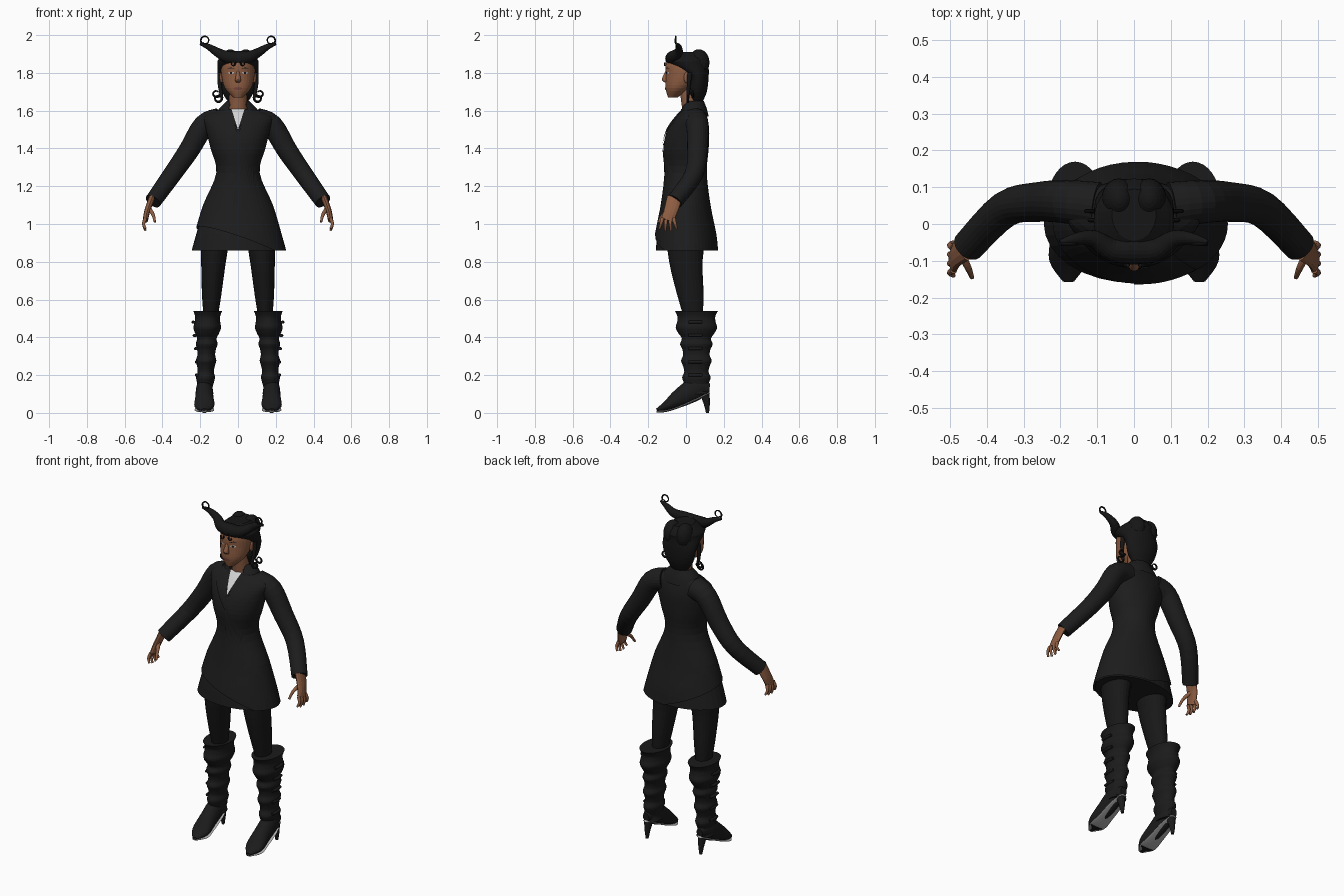
import bpy, bmesh, math
from mathutils import Vector
from mathutils.bvhtree import BVHTree

cube = bpy.data.objects.get("Cube")
if cube:
    bpy.data.objects.remove(cube)


def material(name, *rgb):
    mat = bpy.data.materials.new(name)
    mat.use_nodes = True
    mat.diffuse_color = (*rgb, 1)
    mat.node_tree.nodes["Principled BSDF"].inputs["Base Color"].default_value = (*rgb, 1)
    return mat


def grey(name, value):
    return material(name, value, value, value)


coat_black = grey("coat black", .012)
legging_black = grey("legging black", .009)
boot_black = grey("boot black", .011)
hair_black = grey("hair black", .008)
shirt_white = grey("shirt white", .65)
sole_silver = grey("sole silver", .42)
skin = material("brown skin", .27, .11, .055)
lip_brown = material("lip brown", .2, .065, .045)

X, Y = Vector((1, 0, 0)), Vector((0, 1, 0))
surfaces, parts = {}, []


def finish(name, bm, mat, mirror=False):
    bmesh.ops.recalc_face_normals(bm, faces=bm.faces)
    surfaces[name] = BVHTree.FromBMesh(bm)
    mesh = bpy.data.meshes.new(name)
    bm.to_mesh(mesh)
    bm.free()
    mesh.materials.append(mat)
    obj = bpy.data.objects.new(name, mesh)
    bpy.context.collection.objects.link(obj)
    if mirror:
        obj.modifiers.new("Mirror", 'MIRROR').use_mirror_merge = False
    parts.append(obj)


def spline(rows, steps=4):
    """Catmull-Rom curve through rows of numbers."""
    out = []
    for i in range(len(rows) - 1):
        a, b, c, d = (rows[max(0, min(j, len(rows) - 1))] for j in range(i - 1, i + 3))
        for t in (s / steps for s in range(steps)):
            out.append([(2 * q + (r - p) * t + (2 * p - 5 * q + 4 * r - w) * t * t
                         + (3 * q - p - 3 * r + w) * t ** 3) / 2
                        for p, q, r, w in zip(a, b, c, d)])
    return out + [list(rows[-1])]


def loft(name, rows, mat, mirror=False, ref=None, sides=32, keep=None, cut=None, cap=True):
    """Rings of (x, y, z, radius, radius): level, or square to the path when ref is given."""
    bm, rings = bmesh.new(), []
    rows = spline(rows)
    turns = [math.tau * k / sides for k in range(sides)]
    for i, (x, y, z, a, b) in enumerate(rows):
        u, v = X, Y
        if ref:
            ahead, behind = rows[min(i + 1, len(rows) - 1)], rows[max(i - 1, 0)]
            along = Vector(ahead[:3]) - Vector(behind[:3])
            u = along.cross(ref).normalized()
            v = u.cross(along).normalized()
        centre = Vector((x, y, z))
        rings.append([bm.verts.new(centre + u * a * math.cos(w) + v * b * math.sin(w))
                      for w in turns])
    for low, high in zip(rings, rings[1:]):
        for k in range(sides):
            n = (k + 1) % sides
            bm.faces.new((low[k], low[n], high[n], high[k]))
    if cap:
        bm.faces.new(rings[0])
        bm.faces.new(rings[-1])
    if keep:
        drop = [f for f in bm.faces if not keep(f.calc_center_median())]
        bmesh.ops.delete(bm, geom=drop, context='FACES')
    if cut:
        bmesh.ops.bisect_plane(bm, geom=bm.verts[:] + bm.edges[:] + bm.faces[:],
                               plane_co=cut[0], plane_no=cut[1], clear_inner=True)
    finish(name, bm, mat, mirror)


def column(name, rows, mat, **options):
    """Central loft from rows of (y, z, width, depth)."""
    loft(name, [(0, *row) for row in rows], mat, **options)


def tube(name, points, start, end, mat, flat=1, ref=Y, sides=12):
    """Mirrored tube whose radius tapers evenly along the points."""
    last = len(points) - 1
    radii = [start + (end - start) * i / last for i in range(last + 1)]
    loft(name, [(*p, r, r * flat) for p, r in zip(points, radii)], mat, True, ref, sides)


def curl(name, centre, radius, thick, start, sweep):
    """Mirrored lock winding inwards around a centre; angles in turns."""
    points, count = [], 9
    for t in (i / count for i in range(count + 1)):
        angle, r = math.tau * (start + sweep * t), radius * (1 - t / 3)
        points.append(Vector(centre) + Vector((r * math.cos(angle), 0, r * math.sin(angle))))
    tube(name, points, thick, thick / 2, hair_black, sides=8)


def plate(name, outline, base, mat, lift=.004, mirror=False):
    """Thin panel drawn in x, z and laid on the front of a part."""
    bm = bmesh.new()
    bm.faces.new([bm.verts.new((x, -1, z)) for x, z in outline])
    bmesh.ops.triangulate(bm, faces=bm.faces[:])
    bmesh.ops.subdivide_edges(bm, edges=bm.edges[:], cuts=7, use_grid_fill=True)
    for v in bm.verts:
        hit = surfaces[base].ray_cast(v.co, Y)[0] or surfaces[base].find_nearest(v.co)[0]
        v.co.y = hit.y - lift
    finish(name, bm, mat, mirror)


def oval(x, z, width, height, count=12):
    turns = [math.tau * i / count for i in range(count)]
    return [(x + width * math.cos(w), z + height * math.sin(w)) for w in turns]


def ball(name, centre, size, mat):
    bm = bmesh.new()
    bmesh.ops.create_uvsphere(bm, u_segments=20, v_segments=14, radius=1)
    bmesh.ops.scale(bm, vec=size, verts=bm.verts)
    bmesh.ops.translate(bm, vec=centre, verts=bm.verts)
    finish(name, bm, mat, True)


# Coat with a slanted wrap hem over a lower skirt; the shoulders lean back
outline = [(1.61, .09, .055), (1.57, .18, .08), (1.5, .17, .11), (1.4, .145, .12), (1.27, .115, .11),
           (1.1, .185, .13), (.95, .23, .16), (.86, .255, .17)]
body = [(max(0, z - 1.45) / 4, z, width, depth) for z, width, depth in outline]
inner = [(y, z, width - .01, depth - .01) for y, z, width, depth in body[-3:]]
column("coat", body, coat_black, sides=48, cap=False, cut=((0, -.1, .925), (.35, .2, 1)))
column("under_skirt", inner, coat_black)
column("collar", [(.04, 1.57, .12, .08), (.04, 1.61, .1, .07), (.045, 1.65, .06, .05)], coat_black,
       sides=48, cap=False, keep=lambda c: c.y > .02 or abs(c.x) > .045)
tube("sleeves", [(.1, .05, 1.55), (.18, .06, 1.52), (.26, .06, 1.39), (.35, .04, 1.26),
                 (.45, -.06, 1.12)], .064, .044, coat_black, sides=24)
plate("shirt_front", [(-.04, 1.61), (.04, 1.61), (0, 1.49)], "coat", shirt_white, .003)
plate("lapels", [(.035, 1.61), (.08, 1.61), (.1, 1.54), (0, 1.42), (0, 1.5)],
      "coat", coat_black, .007, True)
plate("wrap_panel", [(0, 1.45), (.09, 1.27), (.17, .9), (0, .95)], "coat", coat_black)

# Hands
tube("palms", [(.455, -.06, 1.14), (.48, -.08, 1.07), (.49, -.1, 1.02)], .017, .014, skin, 2.4)
for i in range(4):
    root = -.125 + i / 50
    bend = (i - 1.5) / 100
    tip = .96 + abs(bend)
    tube(f"fingers_{i + 1}", [(.49, root, 1.03), (.5, root + bend / 2, 1), (.49, root + bend, tip)],
         .01, .006, skin)
tube("thumbs", [(.47, -.08, 1.08), (.45, -.12, 1.05), (.44, -.145, 1.01)], .012, .006, skin)

# Legs
tube("leggings", [(.12, 0, .95), (.13, 0, .8), (.14, .025, .62), (.145, .04, .5)],
     .08, .036, legging_black, 1.35, sides=24)

# Boots: gathered shaft with a fuller cuff, arched foot, sole and slim heel
foot_x = .178
shaft = []
for i in range(16):
    z = .1 + .44 * i / 15
    cuff = .012 if z > .4 else 0
    gather = math.cos(math.tau * z * 11) * .005
    width = .038 + z / 25 + cuff + gather
    shaft.append((foot_x - z / 30, .055, z, width, width * 1.5))
loft("boot_shafts", shaft, boot_black, True)
for i in range(5):
    z = .2 + i * .07
    x = .216 + max(0, z - .3) / 10
    tube(f"boot_straps_{i + 1}", [(x, .015, z), (x + .005, .05, z), (x, .085, z)],
         .008, .008, boot_black, ref=X)
foot = [(.125, .13, .025, .02), (.06, .13, .06, .042), (-.03, .08, .05, .048), (-.1, .037, .028, .052),
        (-.155, .015, .008, .016)]
loft("boot_feet", [(foot_x, *row) for row in foot], boot_black, True, X)
loft("soles", [(foot_x, y, z - tall * .92, .005, wide * .96) for y, z, tall, wide in foot],
     sole_silver, True, X)
loft("tread_pads", [(foot_x, y, z - tall, .005, wide * .85) for y, z, tall, wide in foot[-2:]],
     boot_black, True, X)
tube("boot_heels", [(foot_x, .1, .1), (foot_x, .11, .05), (foot_x, .114, 0)], .025, .008, boot_black)

# Neck and head
column("neck", [(.03, 1.57, .05, .045), (.015, 1.72, .045, .05)], skin)
column("head", [(-.07, 1.67, .025, .025), (-.04, 1.72, .07, .068), (-.01, 1.79, .088, .097),
                (0, 1.85, .086, .106), (.01, 1.89, .06, .08)], skin)
column("nose", [(-.1, 1.81, .007, .008), (-.112, 1.765, .015, .016), (-.1, 1.748, .012, .008)], skin)
ball("ears", (.087, .005, 1.775), (.01, .017, .03), skin)
for name, width, mat, lift in (("eyes", .015, shirt_white, .002), ("irises", .007, hair_black, .004)):
    plate(name, oval(.037, 1.8, width, .006), "head", mat, lift, True)
plate("eyebrows", [(.015, 1.82), (.04, 1.83), (.06, 1.82), (.04, 1.824)], "head",
      hair_black, .002, True)
plate("lips", oval(0, 1.717, .024, .009), "head", lip_brown)

# Hair cap, twin rear rolls, horn shaped buns and curls
column("hair", [(.06, 1.63, .04, .02), (.06, 1.7, .085, .05), (.06, 1.78, .105, .06),
                (.015, 1.845, .109, .105), (.01, 1.87, .104, .112), (.025, 1.91, .06, .07)], hair_black)
ball("hair_rolls", (.041, .068, 1.855), (.047, .056, .07), hair_black)
tube("hair_horns", [(-.01, -.07, 1.875), (.06, -.07, 1.885), (.11, -.04, 1.91), (.16, -.04, 1.94),
                    (.2, -.05, 1.953)], .04, .007, hair_black, sides=20)
curl("horn_curls", (.174, -.055, 1.972), .024, .005, -.1, 1)
tube("side_locks", [(.095, .02, 1.8), (.097, .015, 1.74), (.085, .01, 1.665)], .013, .008, hair_black)
for i in range(2):
    curl(f"side_curls_{i + 1}", (.105 + i / 100, .01 + i / 40, 1.665 + i / 40), .02, .007, .5, .9)
curl("forehead_curls", (.026, -.112, 1.848), .011, .005, .4, .7)

# Smooth shading with sharp rims
for obj in bpy.context.view_layer.objects:
    obj.select_set(obj in parts)
bpy.context.view_layer.objects.active = parts[0]
bpy.ops.object.shade_smooth_by_angle(angle=math.radians(45))
